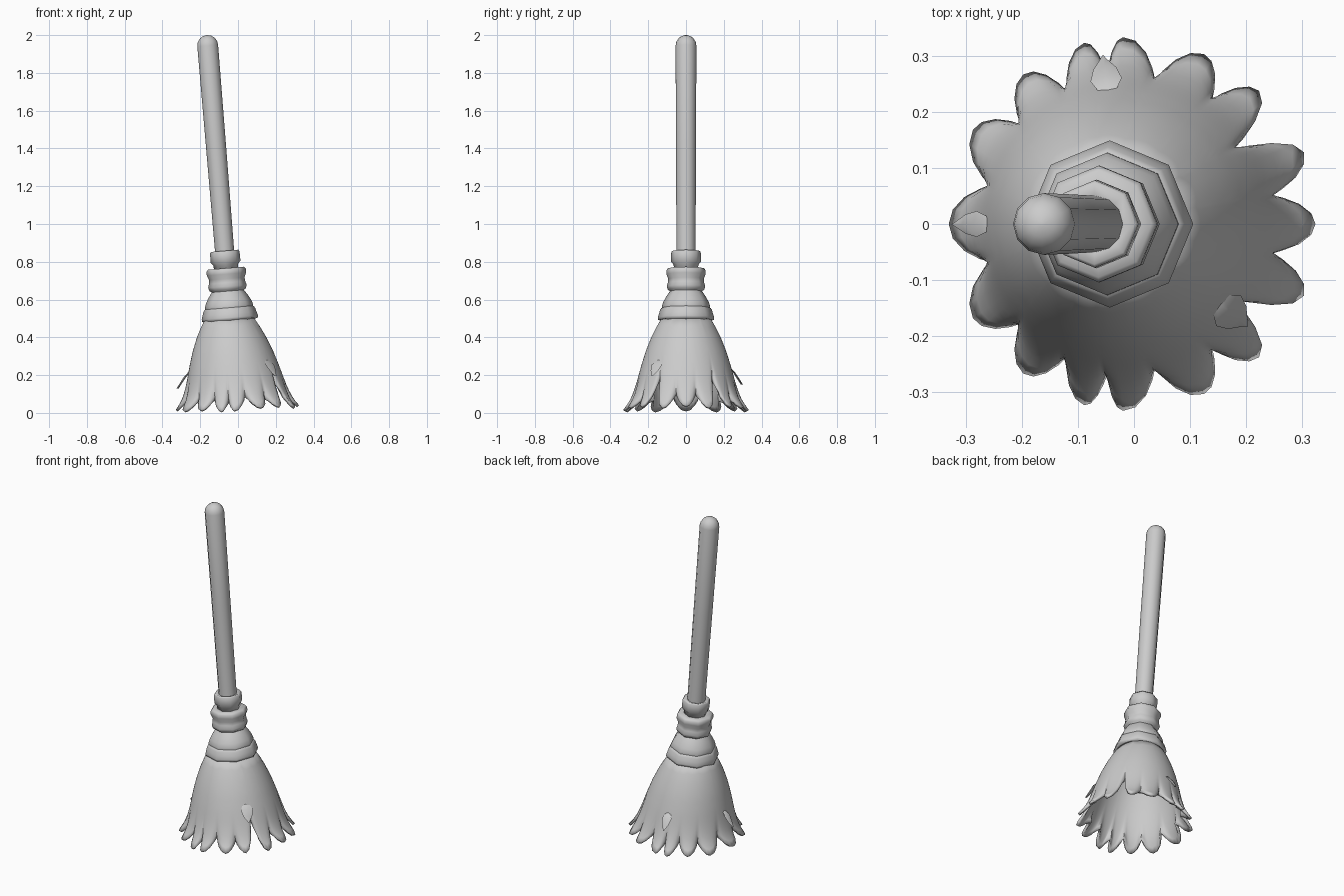
import bpy, bmesh, math
from mathutils import Vector

cube = bpy.data.objects.get("Cube")
if cube:
    bpy.data.objects.remove(cube, do_unlink=True)

GREY = (0.6, 0.6, 0.6, 1)
straw = bpy.data.materials.new("plain grey")
straw.use_nodes = True
straw.diffuse_color = GREY
straw.node_tree.nodes["Principled BSDF"].inputs["Base Color"].default_value = GREY

LEAN = 0.083


def interp(table, z):
    """Read a value from (height, value) pairs ordered from high to low."""
    for (z0, v0), (z1, v1) in zip(table, table[1:]):
        if z >= z1:
            return v0 + (v1 - v0) * (z0 - z) / (z0 - z1)
    return table[-1][1]


def axis_x(z):
    """Centre line of the leaning broom."""
    return interp([(2, -0.165), (0.85, -0.07), (0.5, -0.043), (0.0, 0.005)], z)


def finish(name, bm, angle=60):
    bmesh.ops.recalc_face_normals(bm, faces=bm.faces)
    mesh = bpy.data.meshes.new(name)
    bm.to_mesh(mesh)
    bm.free()
    mesh.materials.append(straw)
    obj = bpy.data.objects.new(name, mesh)
    bpy.context.collection.objects.link(obj)
    bpy.ops.object.select_all(action='DESELECT')
    obj.select_set(True)
    bpy.context.view_layer.objects.active = obj
    bpy.ops.object.shade_smooth_by_angle(angle=math.radians(angle))
    return obj


def bridge(bm, a, b):
    n = len(a)
    for i in range(n):
        j = (i + 1) % n
        bm.faces.new((a[i], a[j], b[j], b[i]))


def lathe(name, profile, sides=8):
    """Turn (height, radius) pairs round the leaning centre line."""
    bm = bmesh.new()
    rings = []
    for z, r in profile:
        ring = []
        for i in range(sides):
            a = math.tau * i / sides
            dx = r * math.cos(a)
            ring.append(bm.verts.new((axis_x(z) + dx, r * math.sin(a), z + LEAN * dx)))
        rings.append(ring)
    for a, b in zip(rings, rings[1:]):
        bridge(bm, a, b)
    bm.faces.new(rings[0])
    bm.faces.new(rings[-1])
    return finish(name, bm, 85)


# Handle with a domed end
dome = [(1.945 + 0.055 * math.sin(a), 0.055 * math.cos(a))
        for a in (math.radians(d) for d in (85, 65, 45, 22, 0))]
lathe("handle", dome + [(1.4, 0.053), (0.75, 0.05)], 12)

# Wrapped bindings: soft swelling rings
lathe("top_collar", [(0.85, 0.05), (0.858, 0.072), (0.85, 0.078), (0.8, 0.079), (0.785, 0.066), (0.74, 0.06)])
lathe("middle_binding", [(0.765, 0.065), (0.766, 0.095), (0.755, 0.104), (0.735, 0.104), (0.71, 0.094),
                         (0.69, 0.096), (0.67, 0.102), (0.652, 0.096), (0.642, 0.08), (0.6, 0.075)])
lathe("lower_wrap", [(0.655, 0.075), (0.64, 0.088), (0.615, 0.105), (0.59, 0.119),
                     (0.568, 0.127), (0.552, 0.127), (0.53, 0.12)])
lathe("bottom_binding", [(0.562, 0.11), (0.556, 0.13), (0.545, 0.137), (0.525, 0.143),
                         (0.505, 0.149), (0.493, 0.147), (0.485, 0.125)])

# Bristle skirt: a rounded flaring shell whose hem is cut into tufts
SKIRT = [(0.52, 0.118), (0.48, 0.142), (0.44, 0.165), (0.4, 0.184), (0.33, 0.212), (0.25, 0.237),
         (0.15, 0.264), (0.08, 0.286), (0.01, 0.318)]
half_tips = [0, 23, 47, 68, 94, 106, 127, 150]
half_gaps = [0.095, 0.18, 0.075, 0.085, 0.055, 0.07, 0.065, 0.08]
tips = half_tips + [180] + [360 - t for t in half_tips[:0:-1]] + [360]
gaps = half_gaps + half_gaps[::-1]
tip_z = [0.04, 0.03, 0.035, 0.03, 0.015, 0.01, 0.015, 0.01]
tip_z = tip_z + [0.015] + tip_z[:0:-1] + tip_z[:1]

columns = []
STEPS = (0, 0.3, 0.6, 0.85)
for i, gap in enumerate(gaps):
    mid = (tips[i] + tips[i + 1]) / 2
    for s in STEPS:
        columns.append((tips[i] + (mid - tips[i]) * s, s, tip_z[i], gap))
    for s in (1,) + STEPS[:0:-1]:
        columns.append((tips[i + 1] + (mid - tips[i + 1]) * s, s, tip_z[i + 1], gap))

bm = bmesh.new()
rows = []
ROWS = 14
for k in range(ROWS + 1):
    t = (k / ROWS) ** 0.75
    row = []
    for deg, s, low, gap in columns:
        end = low + (gap - low) * s ** 1.9
        z = 0.52 + (end - 0.52) * t
        r = interp(SKIRT, z) + (0.018 - 0.042 * s * s) * t ** 10
        a = math.radians(deg)
        row.append(bm.verts.new((axis_x(z) + r * math.cos(a), r * math.sin(a), z)))
    rows.append(row)
for a, b in zip(rows, rows[1:]):
    bridge(bm, a, b)
skirt = finish("bristle_skirt", bm, 60)
shell = skirt.modifiers.new("thickness", 'SOLIDIFY')
shell.thickness = 0.014
shell.offset = -1


# Loose straws peeling away from the skirt
def loose_straw(name, deg, top, width):
    a = math.radians(deg)
    out = Vector((math.cos(a), math.sin(a), 0))
    side = Vector((-math.sin(a), math.cos(a), 0))
    bm = bmesh.new()
    rings = []
    # Drop, lift off the skirt, and share of the width
    for drop, lift, w in ((0, -0.008, 0.4), (0.03, 0.012, 1), (0.06, 0.024, 0.75), (0.09, 0.036, 0.12)):
        z = top - drop
        mid = Vector((axis_x(top), 0, z)) + out * (interp(SKIRT, top) + lift + drop * 0.25)
        rings.append([bm.verts.new(mid + side * width * w), bm.verts.new(mid + out * 0.006),
                      bm.verts.new(mid - side * width * w), bm.verts.new(mid - out * 0.006)])
    for p, q in zip(rings, rings[1:]):
        bridge(bm, p, q)
    bm.faces.new(rings[0])
    bm.faces.new(rings[-1])
    finish(name, bm)


loose_straw("loose_straw_right", 180, 0.22, 0.023)
loose_straw("loose_straw_back", 97, 0.24, 0.028)
loose_straw("loose_straw_front", -39, 0.285, 0.035)
